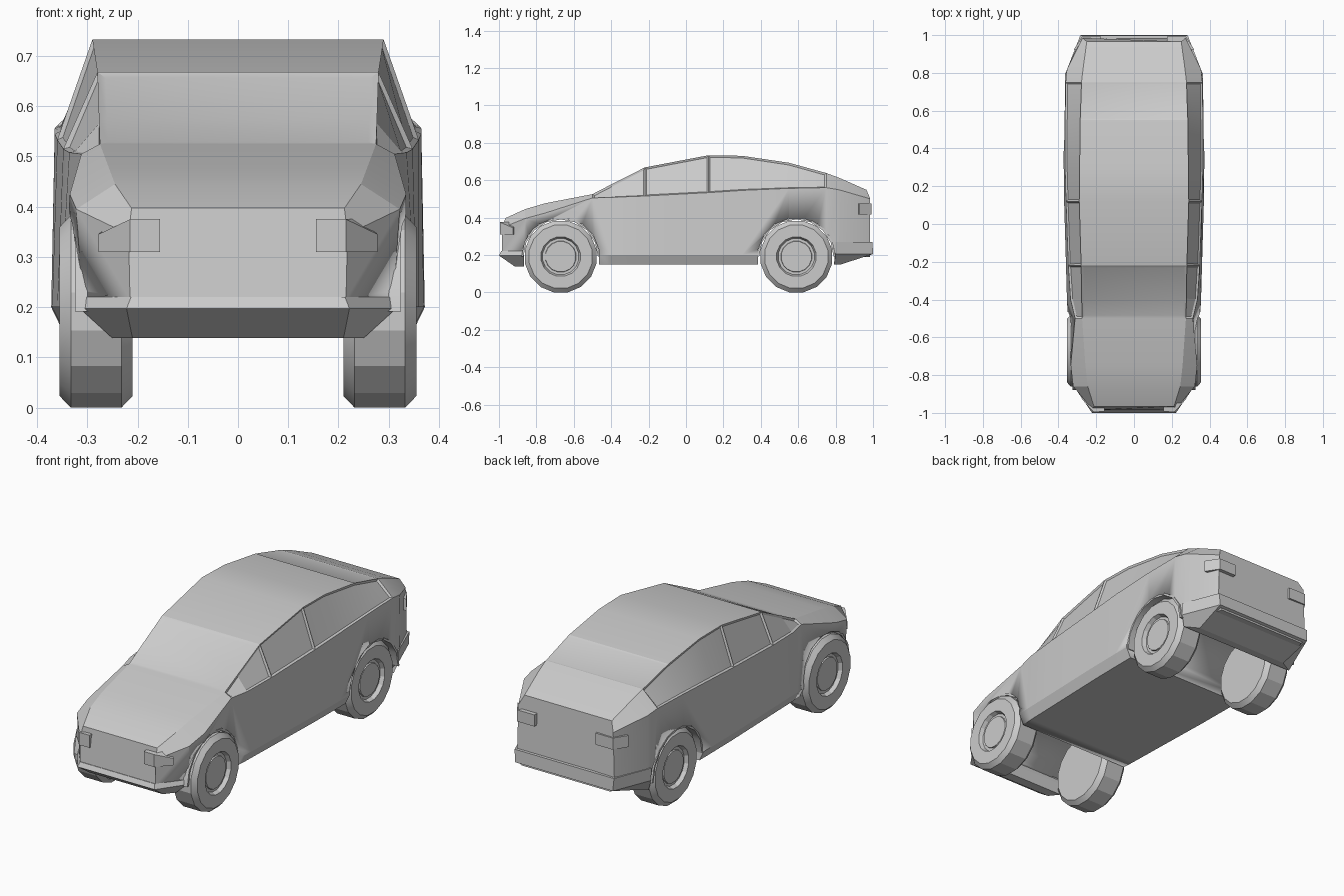
import bpy, bmesh
from math import pi, cos, sin

if "Cube" in bpy.data.objects:
    bpy.data.objects.remove(bpy.data.objects["Cube"])


def finish(name, bm, angle=0.45):
    bmesh.ops.recalc_face_normals(bm, faces=bm.faces)
    me = bpy.data.meshes.new(name)
    bm.to_mesh(me)
    bm.free()
    ob = bpy.data.objects.new(name, me)
    bpy.context.collection.objects.link(ob)
    bpy.ops.object.select_all(action='DESELECT')
    bpy.context.view_layer.objects.active = ob
    ob.select_set(True)
    bpy.ops.object.shade_smooth_by_angle(angle=angle)
    return ob


def loft(rings, closed=False):
    """Skin closed rings of points; cap the ends unless the loft is closed."""
    bm = bmesh.new()
    vs = [[bm.verts.new(p) for p in r] for r in rings]
    n, m = len(vs[0]), len(vs)
    faces = {}
    for i in range(m if closed else m - 1):
        a, b = vs[i], vs[(i + 1) % m]
        for j in range(n):
            k = (j + 1) % n
            faces[i, j] = bm.faces.new((a[j], a[k], b[k], b[j]))
    if not closed:
        bm.faces.new(vs[0])
        bm.faces.new(vs[-1])
    bmesh.ops.recalc_face_normals(bm, faces=bm.faces)
    return bm, faces


# Body stations: y, sill width, belt width, belt z, roof edge width, roof z
STATIONS = [
    (-.985, .215, .218, .345, .212, .397),
    (-.86, .31, .322, .395, .245, .445),
    (-.75, .33, .335, .425, .257, .477),
    (-.50, .35, .312, .505, .275, .525),
    (-.40, .355, .336, .508, .277, .577),
    (-.22, .36, .348, .515, .28, .668),
    (.12, .37, .36, .533, .29, .733),
    (.30, .372, .365, .545, .288, .73),
    (.55, .372, .365, .556, .285, .693),
    (.75, .365, .362, .56, .278, .638),
    (.82, .35, .355, .548, .27, .612),
    (.985, .28, .272, .50, .25, .548),
]
rings = []
for y, ws, wb, zb, wr, zr in STATIONS:
    end = abs(y) > .8
    ye = y * .98 if abs(y) > .9 else y
    half = [(ws - .025, y, .19 if end else .148), (ws, y, .215 if end else .2),
            (wb, y, zb), (wr, ye, zr)]
    rings.append(half + [(-x, b, c) for x, b, c in reversed(half)])
bm, F = loft(rings)

# Recessed glass: side windows, windscreen and rear window
panels = [([(i, s) for i in rows], .009, -.008)
          for s in (2, 4) for rows in ((3, 4), (5,), (6, 7, 8))]
panels += [([(3, 3), (4, 3)], .016, -.005), ([(8, 3)], .01, -.003)]
for keys, thick, depth in panels:
    bmesh.ops.inset_region(bm, faces=[F[k] for k in keys], thickness=thick,
                           depth=depth, use_boundary=True, use_even_offset=True)
body = finish("car_body", bm, 0.35)

# Wheel wells cut across the body
WHEEL_R, SEG = .195, 16
WHEEL_Z = WHEEL_R * cos(pi / SEG)
AXLES = {"front": (-.67, .325), "rear": (.59, .366)}


def circle(x, r, y, n=SEG):
    return [(x, y + r * cos((k + .5) * 2 * pi / n), WHEEL_Z + r * sin((k + .5) * 2 * pi / n))
            for k in range(n)]


for end, (y, w) in AXLES.items():
    cutter = finish(end + "_well_cutter", loft([circle(-.5, .208, y), circle(.5, .208, y)])[0])
    mod = body.modifiers.new("well", 'BOOLEAN')
    mod.object, mod.operation, mod.solver = cutter, 'DIFFERENCE', 'EXACT'
    bpy.context.view_layer.objects.active = body
    bpy.ops.object.modifier_apply(modifier="well")
    bpy.data.objects.remove(cutter)

# Wheels with dished rims, and arch liners above them
TYRE = [(.21, .001), (.21, .172), (.232, WHEEL_R), (.333, WHEEL_R), (.355, .172),
        (.355, .107), (.335, .098), (.335, .084), (.342, .082), (.342, .001)]
for end, (y, w) in AXLES.items():
    for side, s in (("right", 1), ("left", -1)):
        finish(f"{end}_{side}_wheel", loft([circle(s * x, r, y) for x, r in TYRE])[0], 0.3)
        arch = []
        for k in range(9):
            a = pi * k / 8
            arch.append([(s * x, y + r * cos(a), WHEEL_Z + r * sin(a))
                         for x, r in ((.26, .199), (w, .199), (w, .21), (.26, .21))])
        finish(f"{end}_{side}_arch", loft(arch)[0])


# Bumpers: mirrored plan outlines stacked in z
def bumper(name, layers):
    rs = [[(x, y, z) for x, y in pts] + [(-x, y, z) for x, y in reversed(pts)]
          for z, pts in layers]
    finish(name, loft(rs)[0], 0.2)


bumper("front_bumper", [(.22, [(.305, -.87), (.213, -.988)]),
                        (.197, [(.315, -.865), (.222, -1.0)]),
                        (.138, [(.25, -.865), (.21, -.915)])])
bumper("rear_bumper", [(.27, [(.362, .80), (.285, .997)]),
                       (.205, [(.36, .80), (.28, 1.0)]),
                       (.15, [(.34, .79), (.27, .83)])])


# Lamps wrapping around the corners
def lamp(name, plan, z0, z1, drop):
    for side, s in (("right", 1), ("left", -1)):
        rs = [[(s * x, y, z0) for x, y in plan],
              [(s * x, y, z1 - (drop if x > .27 else 0)) for x, y in plan]]
        finish(f"{name}_{side}", loft(rs)[0], 0.2)


lamp("headlamp", [(.155, -.993), (.215, -.995), (.278, -.925), (.24, -.90), (.155, -.95)],
     .31, .375, .03)
lamp("tail_lamp", [(.175, .992), (.275, .992), (.318, .925), (.27, .92), (.175, .95)],
     .415, .475, .0)
